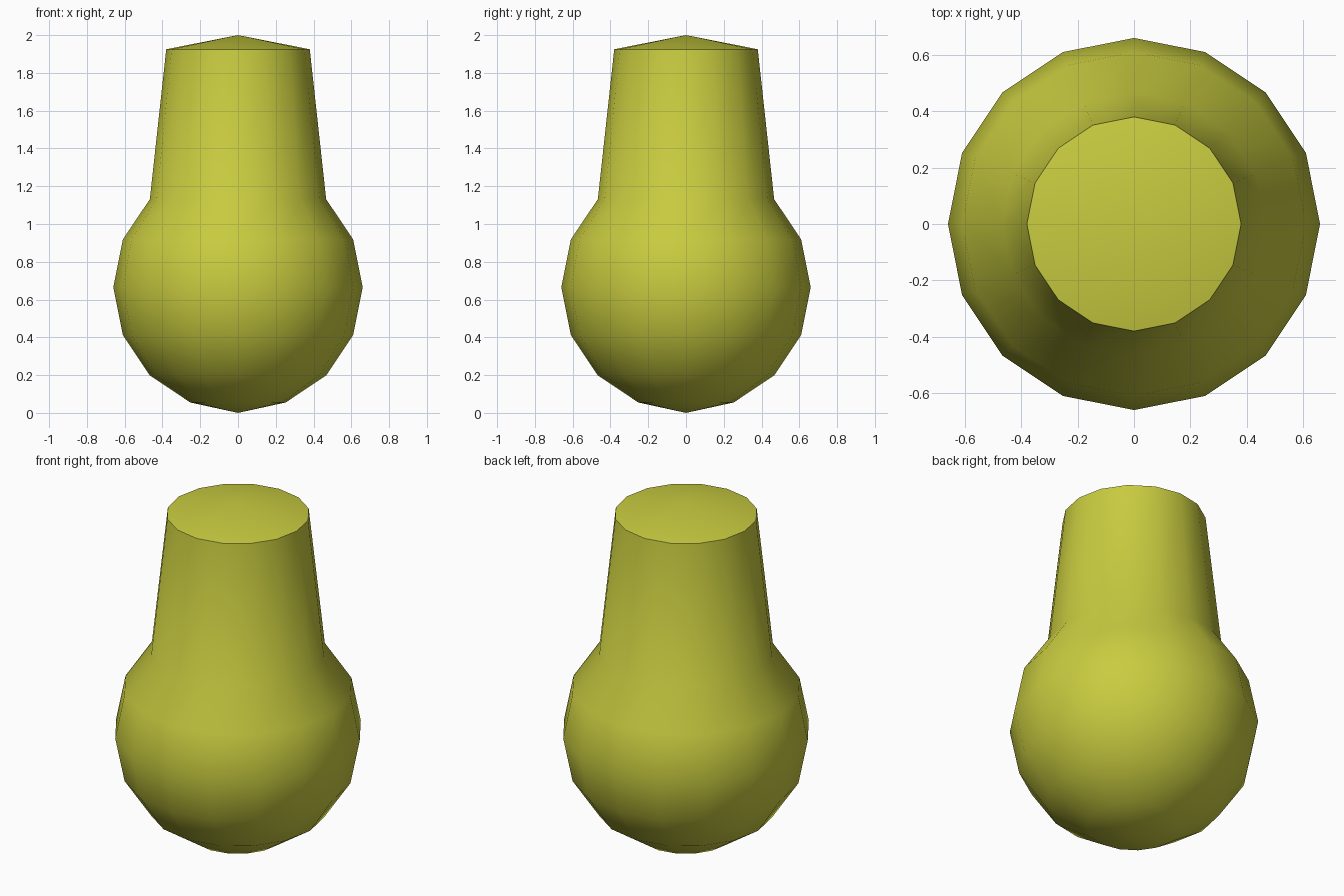
import bpy, bmesh, math

if "Cube" in bpy.data.objects:
    bpy.data.objects.remove(bpy.data.objects["Cube"])

SIDES = 16
R = 0.66        # bulb radius
CZ = 0.665      # bulb centre height

# Half profile (radius, height): round bulb rings, then the tapered neck rim
profile = [(R * math.sin(math.radians(a)), CZ - R * math.cos(math.radians(a)))
           for a in (22.5 * i for i in range(1, 7))]
profile.append((0.38, 1.925))

bm = bmesh.new()
rings = []
for r, z in profile:
    rings.append([bm.verts.new((r * math.cos(2 * math.pi * i / SIDES),
                                r * math.sin(2 * math.pi * i / SIDES), z))
                  for i in range(SIDES)])
bottom = bm.verts.new((0, 0, 0))
top = bm.verts.new((0, 0, 2))

# Skin the rings and close both ends with shallow cones
for i in range(SIDES):
    j = (i + 1) % SIDES
    for a, b in zip(rings, rings[1:]):
        bm.faces.new((a[i], a[j], b[j], b[i]))
    bm.faces.new((rings[0][j], rings[0][i], bottom))
    bm.faces.new((rings[-1][i], rings[-1][j], top))
bmesh.ops.recalc_face_normals(bm, faces=bm.faces)

mesh = bpy.data.meshes.new("bulb_with_neck")
bm.to_mesh(mesh)
bm.free()
body = bpy.data.objects.new("bulb_with_neck", mesh)
bpy.context.collection.objects.link(body)

# Olive yellow surface
mat = bpy.data.materials.new("olive_yellow")
mat.diffuse_color = (0.58, 0.60, 0.05, 1)
mat.use_nodes = True
mat.node_tree.nodes["Principled BSDF"].inputs["Base Color"].default_value = mat.diffuse_color
mesh.materials.append(mat)

# Smooth sides with a crisp rim
bpy.context.view_layer.objects.active = body
body.select_set(True)
bpy.ops.object.shade_smooth_by_angle(angle=math.radians(40))
